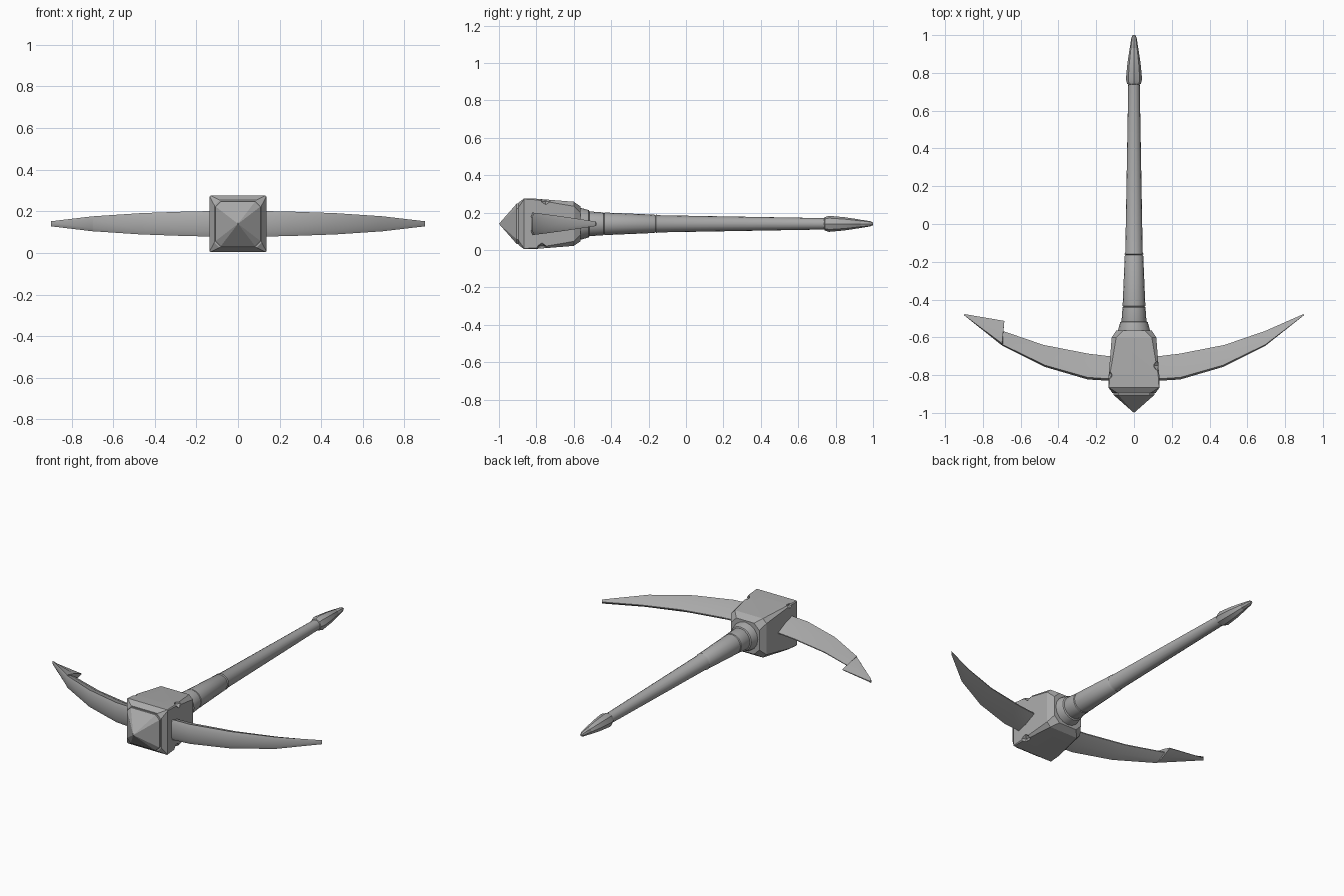
import bpy, bmesh, math
from mathutils import Vector

cube = bpy.data.objects.get("Cube")
if cube:
    bpy.data.objects.remove(cube, do_unlink=True)

ZC = 0.14  # height of the centre line

grey = bpy.data.materials.new("stone grey")
grey.use_nodes = True
COLOUR = (0.40, 0.40, 0.40, 1)
grey.diffuse_color = COLOUR
grey.node_tree.nodes["Principled BSDF"].inputs["Base Color"].default_value = COLOUR


def loft(name, rings, angle=35):
    """Skin a list of equal-length point rings, cap both ends, shade smooth."""
    bm = bmesh.new()
    loops = [[bm.verts.new(p) for p in ring] for ring in rings]
    n = len(loops[0])
    for a, b in zip(loops, loops[1:]):
        for i in range(n):
            bm.faces.new((a[i], a[(i + 1) % n], b[(i + 1) % n], b[i]))
    bm.faces.new(loops[0])
    bm.faces.new(loops[-1])
    bmesh.ops.remove_doubles(bm, verts=bm.verts, dist=0.0005)
    bmesh.ops.recalc_face_normals(bm, faces=bm.faces)
    mesh = bpy.data.meshes.new(name)
    bm.to_mesh(mesh)
    bm.free()
    mesh.materials.append(grey)
    obj = bpy.data.objects.new(name, mesh)
    bpy.context.collection.objects.link(obj)
    bpy.ops.object.select_all(action='DESELECT')
    obj.select_set(True)
    bpy.context.view_layer.objects.active = obj
    bpy.ops.object.shade_smooth_by_angle(angle=math.radians(angle))
    return obj


def turned(name, profile, sides=16):
    """Round part along y from (y, radius) pairs."""
    return loft(name, [[(r * math.cos(2 * math.pi * i / sides), y,
                         ZC + r * math.sin(2 * math.pi * i / sides))
                        for i in range(sides)] for y, r in profile])


def square_ring(y, h, c):
    """Square of half-width h with corners chamfered by c."""
    pts = [(h, -h + c), (h, h - c), (h - c, h), (-h + c, h),
           (-h, h - c), (-h, -h + c), (-h + c, -h), (h - c, -h)]
    return [(x, y, ZC + z) for x, z in pts]


# Handle in three bound lengths, with grooves between them
turned("handle_shaft", [(0.76, 0.030), (-0.150, 0.046), (-0.160, 0.050), (-0.166, 0.042)])
turned("handle_grip", [(-0.160, 0.042), (-0.170, 0.049), (-0.425, 0.060),
                       (-0.435, 0.060), (-0.440, 0.052)])
turned("handle_neck", [(-0.434, 0.052), (-0.442, 0.061), (-0.515, 0.066), (-0.53, 0.062)])
turned("head_collar", [(-0.515, 0.064), (-0.520, 0.073), (-0.555, 0.083), (-0.60, 0.088)])

# Pommel with a small end button
turned("pommel", [(0.738, 0.030), (0.742, 0.036), (0.765, 0.043), (0.85, 0.035),
                  (0.93, 0.023), (0.935, 0.019)], 8)
turned("pommel_button", [(0.925, 0.019), (0.935, 0.022), (0.985, 0.014), (1.0, 0.007)], 8)

# Block head with chamfered corners towards the handle
head = loft("head_block", [square_ring(-0.895, 0.114, 0.025), square_ring(-0.865, 0.136, 0.004),
                           square_ring(-0.80, 0.134, 0.006), square_ring(-0.60, 0.118, 0.024),
                           square_ring(-0.565, 0.094, 0.035)], 25)

# Chips knocked out of the head's edges
chips = bpy.data.meshes.new("chip_cutter")
bm = bmesh.new()
for x, y, z, s in ((-0.135, -0.80, 0.135, 0.022), (0.13, -0.75, 0.132, 0.03),
                   (0.13, -0.77, -0.132, 0.03), (-0.13, -0.70, -0.128, 0.022)):
    bmesh.ops.create_icosphere(bm, subdivisions=1, radius=s)
    bmesh.ops.translate(bm, verts=bm.verts[-12:], vec=(x, y, ZC + z))
bm.to_mesh(chips)
bm.free()
chips.materials.append(grey)
cutter = bpy.data.objects.new("chip_cutter", chips)
bpy.context.collection.objects.link(cutter)
mod = head.modifiers.new("chips", 'BOOLEAN')
mod.operation = 'DIFFERENCE'
mod.object = cutter
bpy.context.view_layer.objects.active = head
bpy.ops.object.modifier_apply(modifier=mod.name)
bpy.data.objects.remove(cutter, do_unlink=True)

# Pyramid striking point
loft("front_point", [square_ring(-0.88, 0.108, 0.025), square_ring(-0.905, 0.108, 0.025),
                     square_ring(-1.0, 0.0, 0.0)], 20)

# Curved blades: broad outer face, narrowing to an inner ridge
SECTION = [(0.0, -0.6), (0.0, 0.6), (0.08, 1), (0.5, 0.68), (1, 0.05),
           (1, -0.05), (0.5, -0.68), (0.08, -1)]


def blade(name, stations):
    """Stations are (outer point, inner point, half height)."""
    rings = []
    for outer, inner, h in stations:
        o, i = Vector(outer), Vector(inner)
        rings.append([(*o.lerp(i, u), ZC + v * h) for u, v in SECTION])
    return loft(name, rings, 40)


def arc(s):
    """Shared blade stations; s mirrors them across x."""
    return [((s * 0.05, -0.832), (s * 0.05, -0.705), 0.062),
            ((s * 0.13, -0.830), (s * 0.13, -0.700), 0.061),
            ((s * 0.245, -0.823), (s * 0.245, -0.686), 0.059),
            ((s * 0.47, -0.757), (s * 0.48, -0.640), 0.051),
            ((s * 0.695, -0.645), (s * 0.695, -0.566), 0.036)]


TIP = 0.012
blade("left_blade", arc(1) + [((0.90, -0.483), (0.897, -0.477), TIP)])
blade("right_blade_barbed", arc(-1) + [((-0.700, -0.642), (-0.686, -0.513), 0.036),
                                       ((-0.90, -0.483), (-0.897, -0.477), TIP)])
